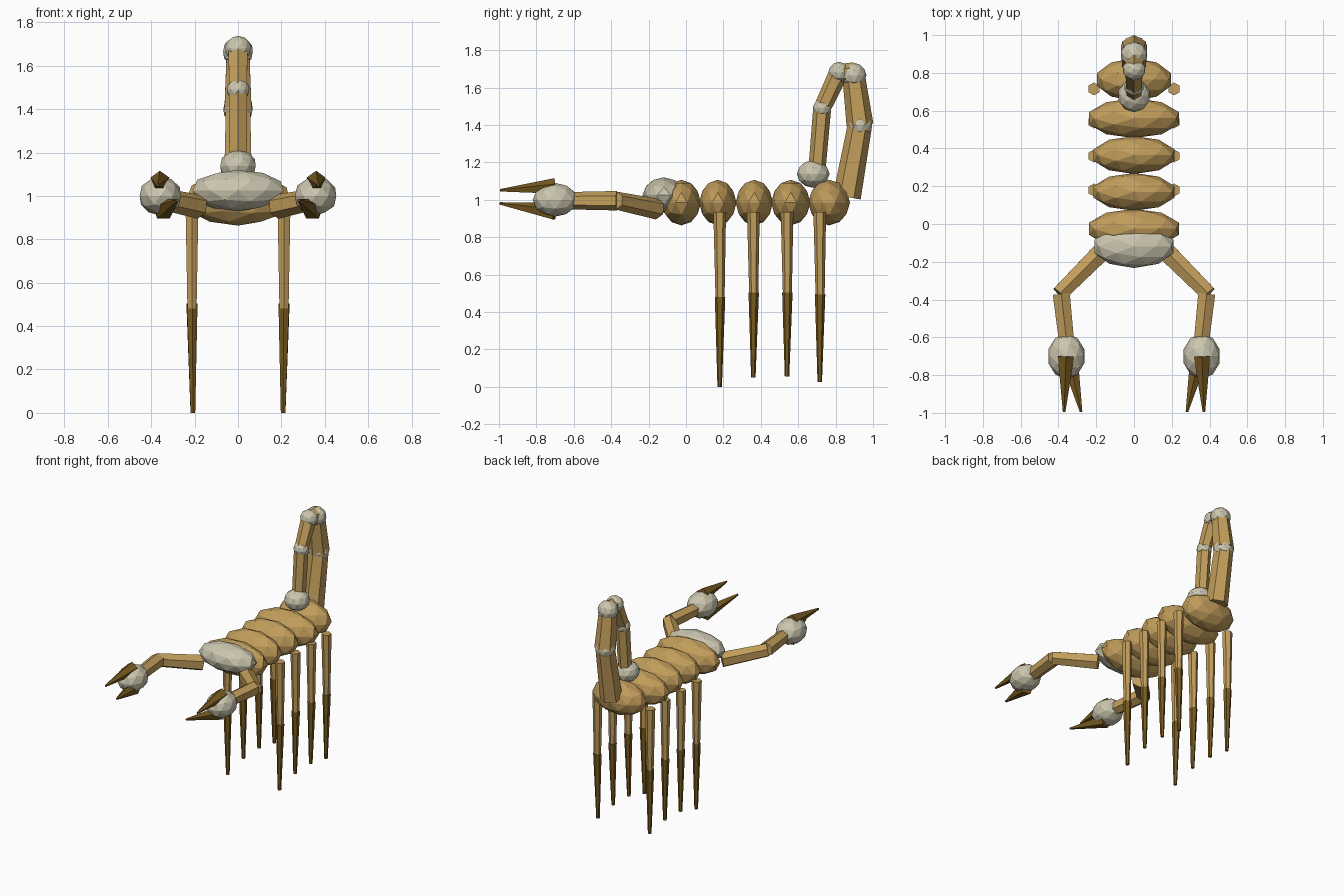
import bpy
from mathutils import Vector

cube = bpy.data.objects.get("Cube")
if cube:
    bpy.data.objects.remove(cube, do_unlink=True)


def material(name, rgb):
    m = bpy.data.materials.new(name)
    m.use_nodes = True
    m.diffuse_color = (*rgb, 1)
    m.node_tree.nodes["Principled BSDF"].inputs["Base Color"].default_value = (*rgb, 1)
    return m


TAN = material("tan shell", (0.54, 0.34, 0.105))
CREAM = material("cream shell", (0.60, 0.565, 0.43))
BROWN = material("dark brown", (0.19, 0.105, 0.015))


def finish(name, mat):
    ob = bpy.context.object
    ob.name = name
    ob.data.materials.append(mat)
    return ob


def blob(name, centre, radii, mat):
    """Faceted ellipsoid."""
    bpy.ops.mesh.primitive_ico_sphere_add(subdivisions=2, radius=1, location=centre)
    bpy.context.object.scale = radii
    return finish(name, mat)


def limb(name, start, end, r1, r2, mat, sides=6):
    """Tapered prism running from start to end."""
    a, b = Vector(start), Vector(end)
    bpy.ops.mesh.primitive_cone_add(vertices=sides, radius1=r1, radius2=r2,
                                    depth=(b - a).length, location=(a + b) / 2)
    bpy.context.object.rotation_euler = (b - a).to_track_quat('Z', 'Y').to_euler()
    return finish(name, mat)


# Body segments and head
for i, (y, rx, ry) in enumerate([(-0.025, 0.25, 0.105), (0.17, 0.225, 0.1), (0.365, 0.225, 0.1),
                                 (0.56, 0.25, 0.105), (0.765, 0.205, 0.112)]):
    blob(f"body_segment_{i + 1}", (0, y, 0.985), (rx, ry, 0.122), TAN)
blob("head", (0, -0.118, 1.025), (0.22, 0.115, 0.095), CREAM)

# Arms, claws and legs, built on both sides
for side, s in (("left", 1), ("right", -1)):
    limb(f"{side}_upper_arm", (s * 0.18, -0.155, 0.95), (s * 0.395, -0.37, 0.995), 0.056, 0.048, TAN)
    limb(f"{side}_forearm", (s * 0.385, -0.37, 0.995), (s * 0.355, -0.64, 0.995), 0.052, 0.046, TAN)
    blob(f"{side}_palm", (s * 0.358, -0.70, 1.0), (0.1, 0.12, 0.09), CREAM)
    limb(f"{side}_upper_finger", (s * 0.36, -0.70, 1.07), (s * 0.37, -0.995, 1.05), 0.046, 0.007, BROWN, 5)
    limb(f"{side}_lower_finger", (s * 0.345, -0.70, 0.935), (s * 0.28, -0.995, 0.98), 0.05, 0.007, BROWN, 5)
    for i, (y, knee, foot) in enumerate([(0.18, 0.465, 0), (0.36, 0.49, 0.05),
                                         (0.54, 0.49, 0.055), (0.715, 0.48, 0.025)]):
        limb(f"{side}_leg_{i + 1}_upper", (s * 0.212, y, 0.935), (s * 0.212, y + 0.002, knee),
             0.034, 0.024, TAN)
        limb(f"{side}_leg_{i + 1}_lower", (s * 0.212, y + 0.002, knee + 0.015), (s * 0.208, y, foot),
             0.028, 0.012, BROWN)

# Curled tail with joint caps
tail = [(0.86, 1.015, 0.075, 0.075), (0.93, 1.4, 0.072, 0.065), (0.895, 1.675, 0.06, 0.06),
        (0.815, 1.675, 0.052, 0.05), (0.728, 1.49, 0.048, 0.046), (0.70, 1.16, 0.046, 0.046)]
for i, (p, q) in enumerate(zip(tail, tail[1:])):
    limb(f"tail_segment_{i + 1}", (0, p[0], p[1]), (0, q[0], q[1]), p[2], q[3], TAN)
for i, (y, z, r) in enumerate([(0.93, 1.4, 0.071), (0.898, 1.665, 0.072),
                               (0.818, 1.68, 0.062), (0.728, 1.49, 0.054)]):
    blob(f"tail_joint_{i + 1}", (0, y, z), (r, r * 0.93, r * 0.93), CREAM)
blob("tail_bulb", (0, 0.68, 1.138), (0.086, 0.088, 0.074), CREAM)
